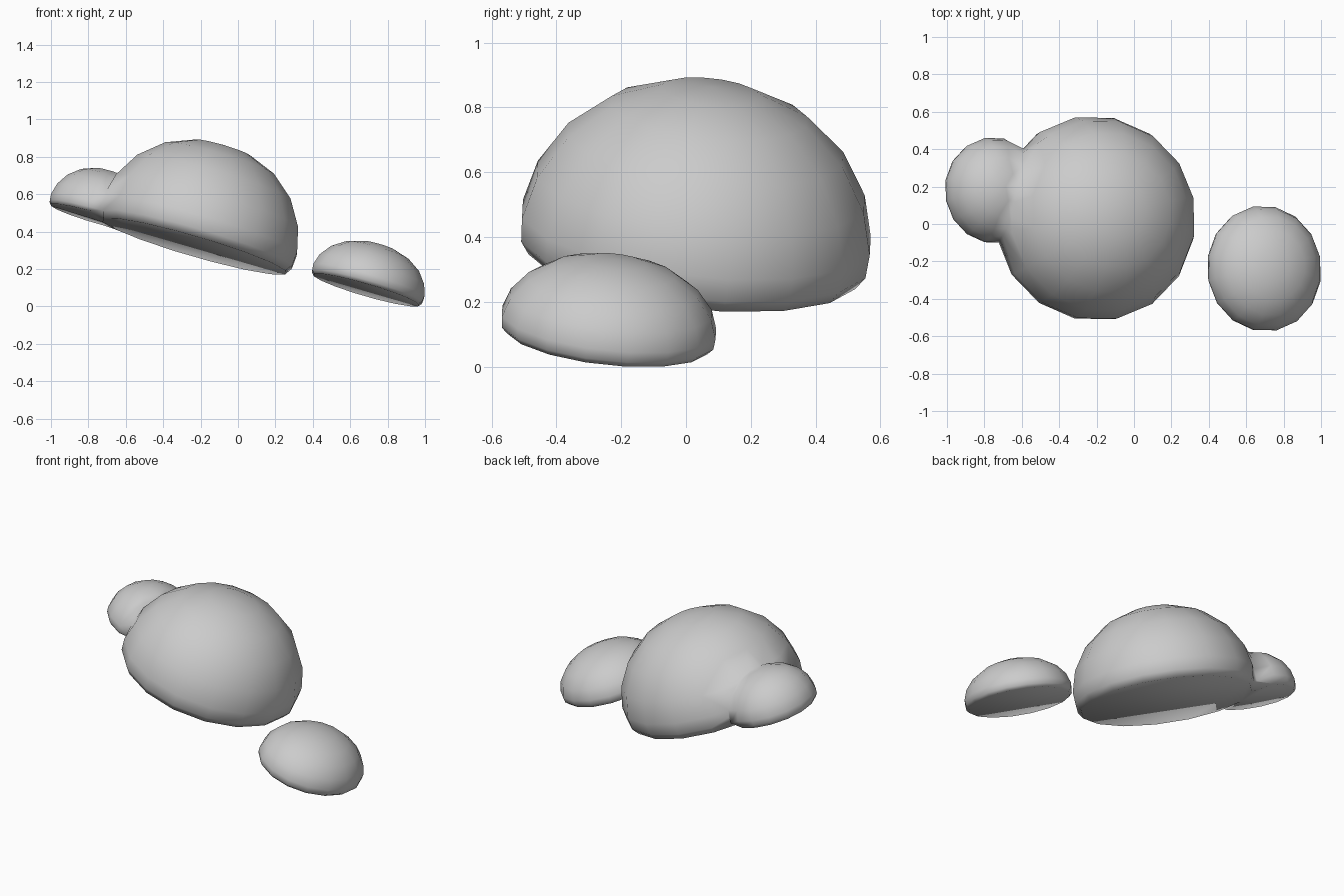
import bpy, bmesh
from math import cos, sin, pi
from mathutils import Vector

if "Cube" in bpy.data.objects:
    bpy.data.objects.remove(bpy.data.objects["Cube"])

# All three domes share one tilted underside plane
AX, AY, Z0 = 0.29, 0.11, 0.31
NORMAL = Vector((AX, AY, 1)).normalized()
TILT = Vector((0, 0, 1)).rotation_difference(NORMAL)

# Dome profile: (radius, height), from tucked-in rim to near the top
PROFILE = [(0.94, 0), (0.99, 0.07), (1, 0.2), (0.94, 0.43),
           (0.79, 0.67), (0.56, 0.86), (0.28, 0.97)]
SIDES = 16


def dome(name, x, y, rx, ry, h, lift=0.0):
    bm = bmesh.new()
    rings = []
    for r, z in PROFILE:
        rings.append([bm.verts.new((rx * r * cos(2 * pi * (i + 0.5) / SIDES),
                                    ry * r * sin(2 * pi * (i + 0.5) / SIDES), h * z))
                      for i in range(SIDES)])
    for a, b in zip(rings, rings[1:]):
        for i in range(SIDES):
            j = (i + 1) % SIDES
            bm.faces.new((a[i], a[j], b[j], b[i]))
    top = bm.verts.new((0, 0, h))
    for i in range(SIDES):
        bm.faces.new((rings[-1][i], rings[-1][(i + 1) % SIDES], top))
    bm.faces.new(rings[0][::-1])
    # lay the dome on the tilted plane
    base = Vector((x, y, Z0 + lift - AX * (x + 0.2) - AY * (y - 0.03)))
    for v in bm.verts:
        v.co = base + TILT @ v.co
    me = bpy.data.meshes.new(name)
    bm.to_mesh(me)
    bm.free()
    ob = bpy.data.objects.new(name, me)
    bpy.context.collection.objects.link(ob)
    me.shade_smooth()
    return ob


# Large dome with the small side lobe fused into it
main = dome("large_dome", -0.235, 0.02, 0.55, 0.55, 0.568)
lobe = dome("side_lobe", -0.758, 0.175, 0.272, 0.285, 0.265, lift=0.017)
mod = main.modifiers.new("fuse", 'BOOLEAN')
mod.operation = 'UNION'
mod.solver = 'EXACT'
mod.object = lobe
bpy.context.view_layer.objects.active = main
bpy.ops.object.modifier_apply(modifier=mod.name)
bpy.data.objects.remove(lobe)

# Clean the seam so the smooth shading flows across it
bm = bmesh.new()
bm.from_mesh(main.data)
seam = [v for v in bm.verts if -0.73 < v.co.x < -0.5]
bmesh.ops.remove_doubles(bm, verts=seam, dist=0.035)
bmesh.ops.triangulate(bm, faces=[f for f in bm.faces if len(f.verts) > 4 and f.normal.z > -0.5])
bmesh.ops.recalc_face_normals(bm, faces=bm.faces)
bm.to_mesh(main.data)
bm.free()
main.data.shade_smooth()

# Separate small dome
dome("small_dome", 0.685, -0.243, 0.315, 0.338, 0.256, lift=0.004)
